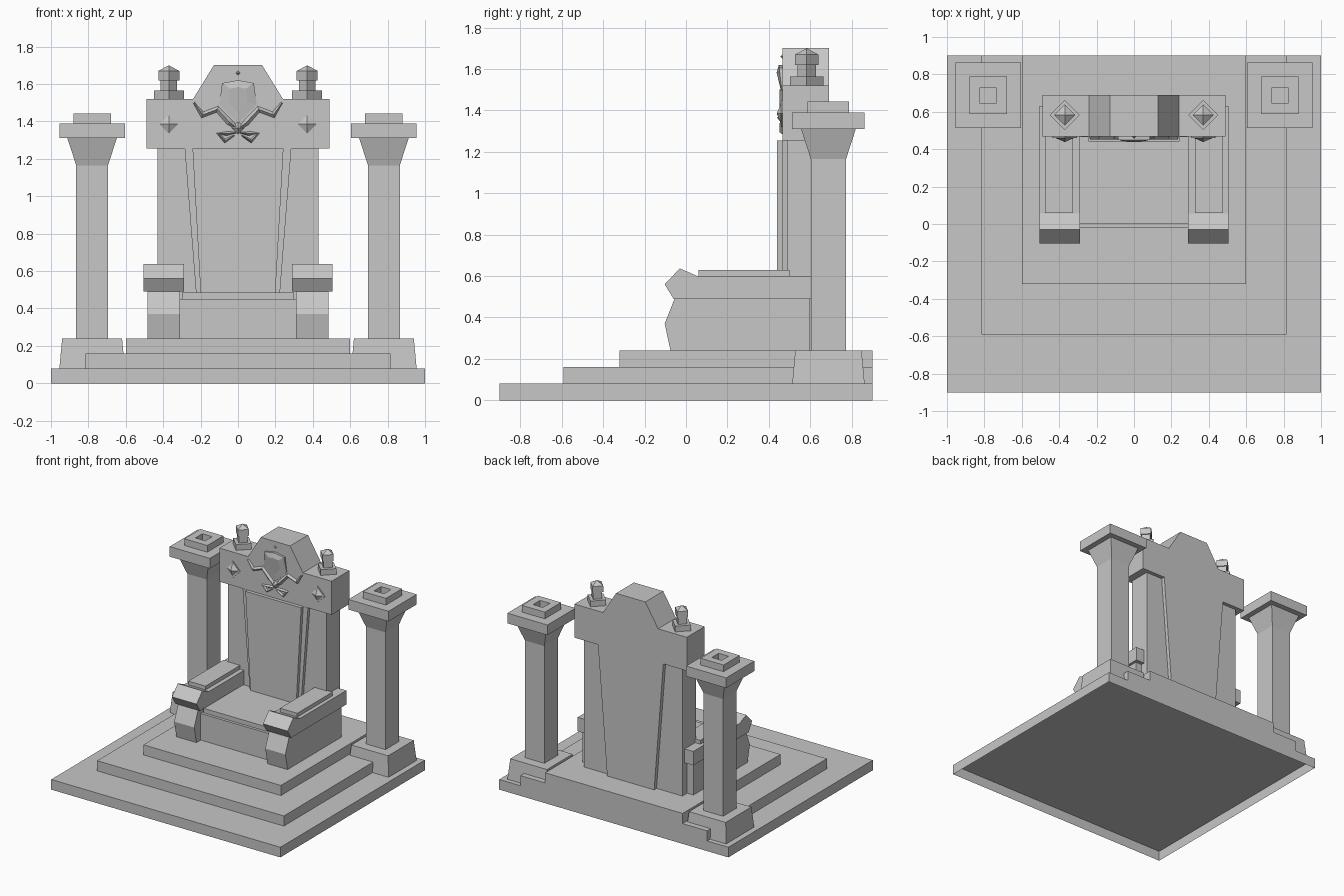
import bpy, bmesh
from math import cos, sin, pi
from mathutils import Vector

cube = bpy.data.objects.get("Cube")
if cube:
    bpy.data.objects.remove(cube, do_unlink=True)

stone = bpy.data.materials.new("grey_stone")
stone.use_nodes = True
GREY = (0.57, 0.57, 0.57, 1)
stone.diffuse_color = GREY
stone.node_tree.nodes["Principled BSDF"].inputs["Base Color"].default_value = GREY


def loft(name, loops, open_start=False):
    """Skin a list of matching point loops and close the ends."""
    bm = bmesh.new()
    rings = [[bm.verts.new(p) for p in loop] for loop in loops]
    n = len(rings[0])
    for a, b in zip(rings, rings[1:]):
        for i in range(n):
            j = (i + 1) % n
            bm.faces.new((a[i], a[j], b[j], b[i]))
    if not open_start:
        bm.faces.new(rings[0])
    bm.faces.new(rings[-1])
    bmesh.ops.remove_doubles(bm, verts=bm.verts, dist=0.0001)
    bmesh.ops.recalc_face_normals(bm, faces=bm.faces)
    mesh = bpy.data.meshes.new(name)
    bm.to_mesh(mesh)
    bm.free()
    mesh.materials.append(stone)
    bpy.context.collection.objects.link(bpy.data.objects.new(name, mesh))


def box(name, x0, x1, y0, y1, z0, z1, open_start=False):
    loft(name, [[(x0, y0, z), (x1, y0, z), (x1, y1, z), (x0, y1, z)] for z in (z0, z1)], open_start)


def slab(name, outline, y0, y1):
    """Front outline (x, z) given depth."""
    loft(name, [[(x, y, z) for x, z in outline] for y in (y0, y1)])


def side_slab(name, profile, x0, x1):
    """Side profile (y, z) given width."""
    loft(name, [[(x, y, z) for y, z in profile] for x in (x0, x1)])


def stack(name, cx, cy, profile, turn=pi / 4):
    """Four-sided turned shape from (radius, z) pairs."""
    loft(name, [[(cx + r * cos(turn + k * pi / 2), cy + r * sin(turn + k * pi / 2), z)
                 for k in range(4)] for r, z in profile])


def square(name, cx, cy, profile):
    """Square stack from (half width, z) pairs."""
    stack(name, cx, cy, [(h * 2 ** 0.5, z) for h, z in profile])


def ridge(name, path, width, y0, y1):
    """Raised strip with a pointed section along a front path (x, z)."""
    pts = [Vector(p) for p in path]
    loops = []
    for i, p in enumerate(pts):
        d = (pts[min(i + 1, len(pts) - 1)] - pts[max(i - 1, 0)]).normalized()
        w = width * (0.3 if i in (0, len(pts) - 1) else 1)
        n = Vector((-d.y, d.x)) * w
        loops.append([(p.x + n.x, y0, p.y + n.y), (p.x, y1, p.y), (p.x - n.x, y0, p.y - n.y)])
    loft(name, loops)


def gem(name, cx, cz, h, y0, y1):
    """Pointed diamond stud on a front face."""
    loft(name, [[(cx + r, y, cz), (cx, y, cz + r), (cx - r, y, cz), (cx, y, cz - r)]
                for r, y in ((h, y0), (0.00001, y1))])


# Stepped dais, hollow underneath
box("dais_bottom", -1, 1, -0.9, 0.9, 0, 0.08, open_start=True)
box("dais_middle", -0.815, 0.815, -0.592, 0.9, 0.08, 0.16)
box("dais_top", -0.6, 0.6, -0.322, 0.9, 0.16, 0.24)

# Seat
box("seat_base", -0.315, 0.315, -0.022, 0.6, 0.24, 0.45)
box("seat_cushion", -0.3, 0.3, 0, 0.5, 0.45, 0.485)

# Backrest with tapering panels
box("backrest_wall", -0.43, 0.43, 0.49, 0.66, 0.24, 1.255)
slab("backrest_panel", [(-0.205, 0.24), (0.205, 0.24), (0.285, 1.255), (-0.285, 1.255)], 0.465, 0.69)
slab("backrest_inlay", [(-0.2, 0.485), (0.2, 0.485), (0.243, 1.255), (-0.243, 1.255)], 0.44, 0.47)

# Crown block
half = [(0.49, 1.255), (0.49, 1.52), (0.24, 1.52), (0.128, 1.702)]
slab("crown_block", half + [(-x, z) for x, z in reversed(half)], 0.467, 0.69)

# Faceted shield in the crown, leaning forward at the top
rim = [(0, 1.39), (0.1, 1.49), (0.085, 1.605), (0, 1.62), (-0.085, 1.605), (-0.1, 1.49)]
loft("crown_shield", [[(x, 0.475, z) for x, z in rim],
                      [(x, 0.464 - max(z - 1.49, 0) * 0.12, z) for x, z in rim],
                      [(x * 0.5, 0.456 - max(z - 1.49, 0) * 0.14, 1.53 + (z - 1.53) * 0.6)
                       for x, z in rim]])
gem("crown_stud", 0, 1.66, 0.02, 0.475, 0.455)
gem("shield_gem", 0, 1.365, 0.045, 0.475, 0.44)

for s, side in ((1, "left"), (-1, "right")):
    # Armrests
    xs = sorted((s * 0.29, s * 0.505))
    side_slab(side + "_armrest", [(-0.06, 0.49), (-0.103, 0.56), (-0.03, 0.637), (0.055, 0.6),
                                  (0.63, 0.6), (0.63, 0.49)], *xs)
    xs = sorted((s * 0.325, s * 0.475))
    box(side + "_armrest_pad", *xs, 0.06, 0.5, 0.6, 0.63)
    xs = sorted((s * 0.31, s * 0.485))
    side_slab(side + "_arm_support", [(-0.075, 0.24), (-0.103, 0.37), (-0.055, 0.49),
                                      (0.6, 0.49), (0.6, 0.24)], *xs)

    # Pillars
    px, py = s * 0.78, 0.688
    square(side + "_pillar_plinth", px, py, [(0.175, 0.08), (0.16, 0.24)])
    square(side + "_pillar_shaft", px, py, [(0.085, 0.24), (0.085, 1.165)])
    square(side + "_pillar_capital", px, py, [
        (0.085, 1.165), (0.132, 1.31), (0.175, 1.31), (0.175, 1.39), (0.1, 1.39),
        (0.1, 1.443), (0.043, 1.443), (0.043, 1.39)])

    # Finials
    stack(side + "_finial", s * 0.37, 0.583, [
        (0.08, 1.52), (0.08, 1.565), (0.045, 1.565), (0.045, 1.62), (0.056, 1.62),
        (0.056, 1.67), (0.00001, 1.7)], 0)

    # Diamond studs on the crown
    stud = [(0.065, 0), (0, 0.065), (-0.065, 0), (0, -0.065)]
    slab(side + "_stud_plate", [(s * 0.37 + x, 1.385 + z) for x, z in stud], 0.46, 0.475)
    gem(side + "_stud", s * 0.37, 1.385, 0.05, 0.46, 0.438)

    # Carved scrolls beside and below the shield
    horn = [(0.235, 1.5), (0.19, 1.435), (0.11, 1.465), (0.045, 1.395), (0, 1.36)]
    curl = [(0.01, 1.34), (0.06, 1.335), (0.105, 1.335), (0.07, 1.295), (0.02, 1.325)]
    ridge(side + "_horn_scroll", [(s * x, z) for x, z in horn], 0.02, 0.47, 0.452)
    ridge(side + "_lower_scroll", [(s * x, z) for x, z in curl], 0.013, 0.47, 0.452)
